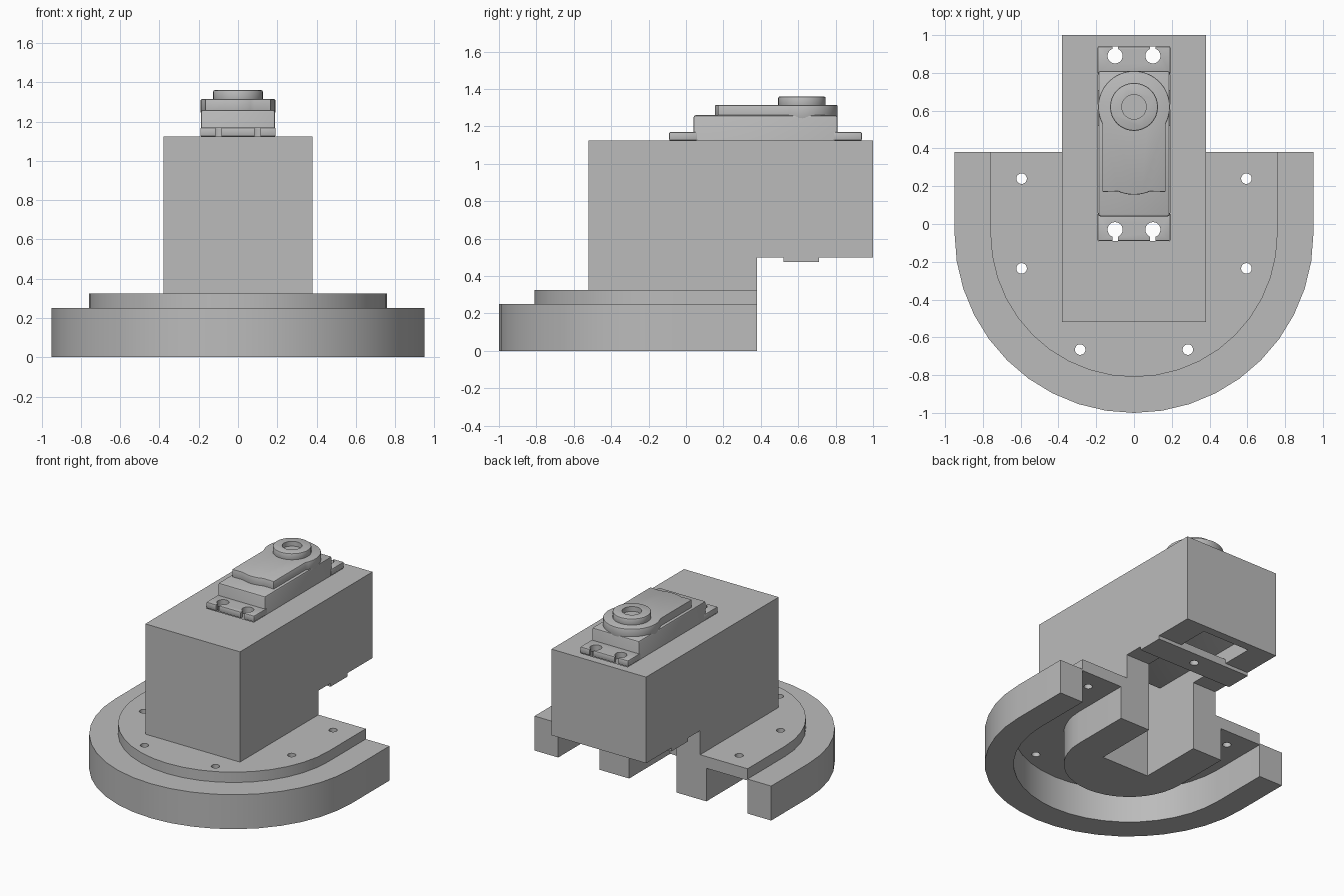
import bpy, bmesh
from math import sin, cos, pi, radians

if "Cube" in bpy.data.objects:
    bpy.data.objects.remove(bpy.data.objects["Cube"], do_unlink=True)

grey = bpy.data.materials.new("plain_grey")
grey.use_nodes = True
grey.diffuse_color = (0.5, 0.5, 0.5, 1)
grey.node_tree.nodes["Principled BSDF"].inputs["Base Color"].default_value = (0.5, 0.5, 0.5, 1)


def prism(name, outline, low, high, axis="z"):
    """Extrude a closed outline along z (xy outline) or x (yz outline)."""
    bm = bmesh.new()
    place = (lambda a, b, h: (a, b, h)) if axis == "z" else (lambda a, b, h: (h, a, b))
    face = bm.faces.new([bm.verts.new(place(a, b, low)) for a, b in outline])
    top = bmesh.ops.extrude_face_region(bm, geom=[face])["geom"]
    verts = [g for g in top if isinstance(g, bmesh.types.BMVert)]
    bmesh.ops.translate(bm, verts=verts, vec=place(0, 0, high - low))
    bmesh.ops.recalc_face_normals(bm, faces=bm.faces)
    mesh = bpy.data.meshes.new(name)
    bm.to_mesh(mesh)
    bm.free()
    mesh.materials.append(grey)
    obj = bpy.data.objects.new(name, mesh)
    bpy.context.collection.objects.link(obj)
    return obj


def box(name, x, y0, y1, z0, z1, cx=0):
    return prism(name, [(cx - x, y0), (cx + x, y0), (cx + x, y1), (cx - x, y1)], z0, z1)


def arc(cx, cy, r, start, end, n):
    angles = [radians(start + (end - start) * i / n) for i in range(n + 1)]
    return [(cx + r * cos(a), cy + r * sin(a)) for a in angles]


def disc(name, x, y, r, z0, z1, n=32):
    return prism(name, arc(x, y, r, 0, 360, n)[:-1], z0, z1)


def rounded_d(name, r, z0, z1, back=0.38):
    """Half disc at the front with straight sides to a flat back."""
    return prism(name, [(-r, back)] + arc(0, -0.05, r, 180, 360, 20) + [(r, back)], z0, z1)


def apply(obj, mod):
    bpy.context.view_layer.objects.active = obj
    bpy.ops.object.modifier_apply(modifier=mod.name)


def combine(obj, other, operation):
    mod = obj.modifiers.new("combine", "BOOLEAN")
    mod.operation, mod.solver, mod.object = operation, "EXACT", other
    apply(obj, mod)
    bpy.data.objects.remove(other, do_unlink=True)


def cut(obj, other):
    combine(obj, other, "DIFFERENCE")


def join(obj, other):
    combine(obj, other, "UNION")


def bevel(obj, width, segments=2):
    mod = obj.modifiers.new("bevel", "BEVEL")
    mod.width, mod.segments, mod.limit_method = width, segments, "ANGLE"
    mod.angle_limit = radians(40)
    apply(obj, mod)


# Stepped base with the overhanging block
housing = rounded_d("housing", 0.95, 0, 0.25)
join(housing, rounded_d("upper_plate", 0.76, 0.1, 0.325))
block = [(-0.52, 0.2), (0.38, 0.2), (0.38, 0.5), (1, 0.5), (1, 1.125), (-0.52, 1.125)]
join(housing, prism("block", block, -0.38, 0.38, "x"))

# U-shaped groove underneath, around a solid core
groove = rounded_d("groove", 0.76, -0.1, 0.24, 0.5)
cut(groove, rounded_d("core", 0.43, -0.2, 0.4, 0.6))
cut(housing, groove)

# Servo pocket running right through, and the bar bridging it
cut(housing, box("pocket", 0.19, -0.09, 0.94, -0.1, 1.3))
join(housing, box("bar", 0.38, 0.52, 0.71, 0.475, 0.53))
cut(housing, disc("bar_hole", 0, 0.615, 0.03, 0.4, 0.6, 20))

# Screw holes in the base
for side in (-1, 1):
    for x, y in ((0.595, 0.24), (0.595, -0.235), (0.285, -0.665)):
        cut(housing, disc("screw_hole", side * x, y, 0.028, 0.1, 0.5, 20))

# Servo case
servo_case = box("servo_case", 0.189, 0.04, 0.81, 0.6, 1.26)
bevel(servo_case, 0.012)

# Mounting ears with keyhole slots
ears = []
for name, y0, y1, hole, edge in (("front_ear", -0.09, 0.06, -0.03, -0.2),
                                 ("back_ear", 0.79, 0.94, 0.89, 1.1)):
    ear = box(name, 0.192, y0, y1, 1.125, 1.17)
    bevel(ear, 0.006)
    for x in (-0.1, 0.1):
        cut(ear, disc("ear_hole", x, hole, 0.04, 1, 1.3, 24))
        cut(ear, box("ear_slot", 0.015, min(hole, edge), max(hole, edge), 1, 1.3, x))
    ears.append(ear)

# Raised gear cover: round end, straight sides and a bowed front lip
lip = arc(0, 0.37, 0.215, 247, 293, 8)
cover = [(-0.168, 0.17)] + lip + [(0.168, 0.17)] + arc(0, 0.62, 0.19, -28, 208, 32)
gear_cover = prism("gear_cover", cover, 1.24, 1.315)
bevel(gear_cover, 0.006)

# Output boss with its bore
output_boss = disc("output_boss", 0, 0.62, 0.127, 1.3, 1.36)
bevel(output_boss, 0.008)
cut(output_boss, disc("bore", 0, 0.62, 0.065, 1.325, 1.5))

# Smooth the rounded parts, keeping edges sharp
bpy.ops.object.select_all(action="DESELECT")
for obj in [housing, servo_case, gear_cover, output_boss] + ears:
    obj.select_set(True)
bpy.context.view_layer.objects.active = housing
bpy.ops.object.shade_smooth_by_angle(angle=radians(30))
